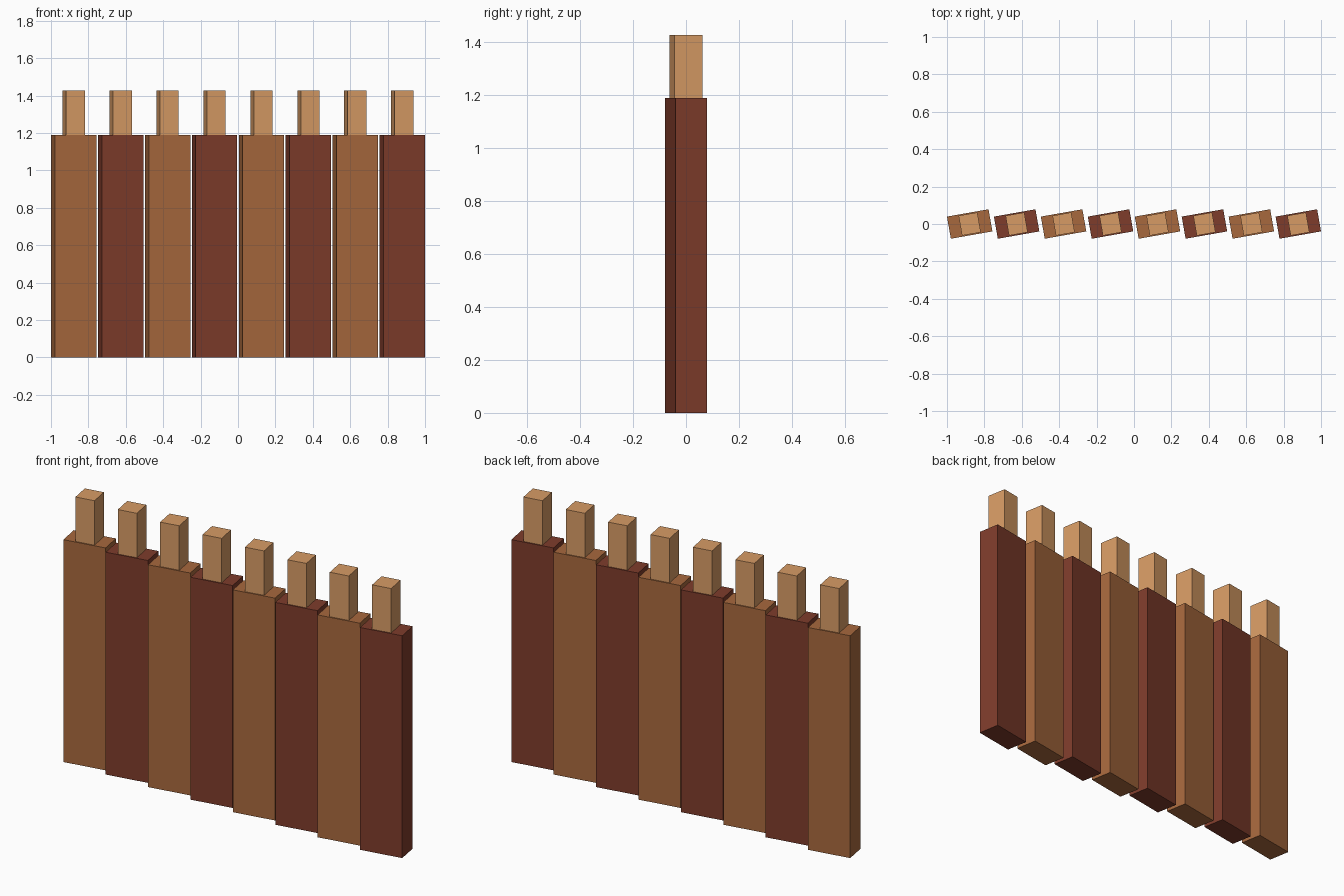
import bpy
from math import radians

if "Cube" in bpy.data.objects:
    bpy.data.objects.remove(bpy.data.objects["Cube"])

COUNT, PITCH = 8, 0.251
TURN = radians(10)


def material(name, rgb):
    m = bpy.data.materials.new(name)
    m.diffuse_color = (*rgb, 1)
    m.use_nodes = True
    m.node_tree.nodes["Principled BSDF"].inputs["Base Color"].default_value = m.diffuse_color
    return m


def box(name, x, size, z0, mat):
    bpy.ops.mesh.primitive_cube_add(
        size=1, location=(x, 0, z0 + size[2] / 2), rotation=(0, 0, TURN))
    ob = bpy.context.object
    ob.name = name
    ob.scale = size
    ob.data.materials.append(mat)


light = material("light_brown", (0.39, 0.14, 0.047))
dark = material("dark_brown", (0.21, 0.045, 0.024))
tan = material("tan", (0.68, 0.33, 0.13))

# Row of slightly turned planks, alternating in colour, each with a tenon on top
for i in range(COUNT):
    x = (i - (COUNT - 1) / 2) * PITCH
    box(f"plank_{i + 1}", x, (0.2255, 0.12, 1.19), 0, dark if i % 2 else light)
    box(f"tenon_{i + 1}", x, (0.102, 0.108, 0.238), 1.19, tan)
